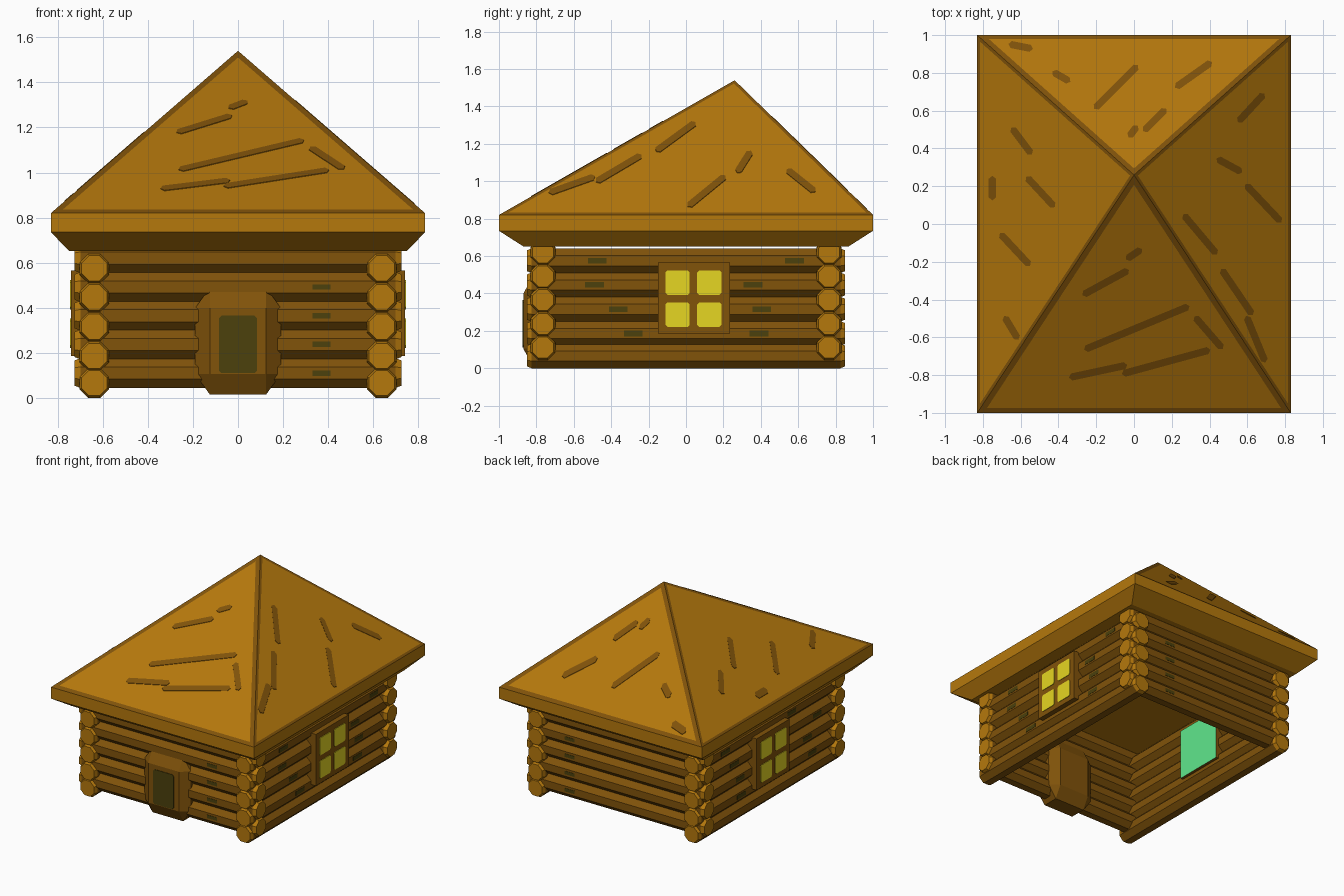
import bpy, bmesh, math, random
from mathutils import Vector

if "Cube" in bpy.data.objects:
    bpy.data.objects.remove(bpy.data.objects["Cube"])

random.seed(4)


def mat(name, r, g, b):
    lin = [((c / 255 + 0.055) / 1.055) ** 2.4 if c > 10 else c / 255 / 12.92 for c in (r, g, b)]
    m = bpy.data.materials.new(name)
    m.diffuse_color = (*lin, 1)
    m.use_nodes = True
    m.node_tree.nodes["Principled BSDF"].inputs["Base Color"].default_value = m.diffuse_color
    return m


LIGHT = mat("light_wood", 181, 120, 12)
DARK = mat("dark_wood", 129, 83, 10)
OLIVE = mat("dark_olive", 76, 65, 12)
YELLOW = mat("yellow_glass", 230, 214, 34)
GREEN = mat("green_backing", 98, 238, 144)


def finish(name, bm, *mats):
    bmesh.ops.recalc_face_normals(bm, faces=bm.faces)
    me = bpy.data.meshes.new(name)
    bm.to_mesh(me)
    bm.free()
    for m in mats:
        me.materials.append(m)
    ob = bpy.data.objects.new(name, me)
    bpy.context.collection.objects.link(ob)
    return ob


def add_box(bm, lo, hi):
    r = bmesh.ops.create_cube(bm, size=1)
    for v in r["verts"]:
        v.co = [(l + h) / 2 + c * (h - l) for l, h, c in zip(lo, hi, v.co)]


# Octagonal log with chamfered light ends, along x (axis 0) or y (axis 1)
def log(name, axis, side, z, half, r=0.066):
    bm = bmesh.new()
    rings = []
    for t, s in ((-half, 0.85), (-half + 0.025, 1), (half - 0.025, 1), (half, 0.85)):
        ring = []
        for i in range(8):
            a = math.radians(22.5 + 45 * i)
            rad = s * r / math.cos(math.radians(22.5))
            u, w = side + rad * math.cos(a), z + rad * math.sin(a)
            ring.append(bm.verts.new((t, u, w) if axis == 0 else (u, t, w)))
        rings.append(ring)
    for a, b in zip(rings, rings[1:]):
        for i in range(8):
            bm.faces.new((a[i], a[(i + 1) % 8], b[(i + 1) % 8], b[i]))
    bm.faces.new(rings[0])
    bm.faces.new(rings[-1])
    bm.normal_update()
    for f in bm.faces:
        f.material_index = 1 if abs(f.normal[axis]) > 0.2 else 0
    finish(name, bm, DARK, LIGHT)


# Walls: front/back logs and side logs interlock at half-step heights
SIDE_Z = (0.066, 0.186, 0.316, 0.446, 0.575)
END_Z = (0.11, 0.237, 0.365, 0.492, 0.62)
for i in range(5):
    for s, n in ((-1, "front"), (1, "back")):
        log(f"{n}_wall_log_{i + 1}", 0, s * 0.765, END_Z[i], 0.725)
    for s, n in ((-1, "left"), (1, "right")):
        log(f"{n}_wall_log_{i + 1}", 1, s * 0.638, SIDE_Z[i], 0.85)

# Roof: soffit, fascia and off-centre pyramid with dark rims on each slope
bm = bmesh.new()
rings = []
for hx, hy, z in ((0.75, 0.87, 0.652), (0.83, 1, 0.735), (0.83, 1, 0.82)):
    rings.append([bm.verts.new((sx * hx, sy * hy, z))
                  for sx, sy in ((-1, -1), (1, -1), (1, 1), (-1, 1))])
bm.faces.new(rings[0])
for k in range(2):
    for i in range(4):
        j = (i + 1) % 4
        bm.faces.new((rings[k][i], rings[k][j], rings[k + 1][j], rings[k + 1][i]))
apex = bm.verts.new((0, 0.26, 1.54))
slopes = [bm.faces.new((rings[2][i], rings[2][(i + 1) % 4], apex)) for i in range(4)]
bmesh.ops.recalc_face_normals(bm, faces=bm.faces)
for i, f in enumerate(slopes):
    rim = bmesh.ops.inset_individual(bm, faces=[f], use_even_offset=True,
                                     thickness=0.018 if i % 2 else 0.03)
    for g in rim["faces"]:
        g.material_index = 1
    f.material_index = 0
finish("roof", bm, LIGHT, DARK)


# Wood grain streaks on the roof, given as plan view segments
def roof_z(x, y):
    return 0.82 + 0.72 * min((0.83 - abs(x)) / 0.83, (y + 1) / 1.26, (1 - y) / 0.74)


STREAKS = (
    (-.26, -.37, -.04, -.25), (-.25, -.66, .28, -.44), (-.33, -.81, -.05, -.75),
    (-.05, -.79, .39, -.67), (.33, -.50, .46, -.65), (-.03, -.18, .03, -.14),
    (.69, -.72, .60, -.50), (.62, -.47, .47, -.25), (.43, -.15, .27, .04),
    (.77, .02, .60, .20), (.56, .28, .45, .34), (.56, .55, .68, .68),
    (-.70, -.06, -.56, -.21), (-.56, .24, -.43, .10),
    (-.75, .24, -.75, .14), (-.64, .50, -.55, .38), (-.68, -.50, -.62, -.60),
    (-.20, .62, .01, .83), (.06, .50, .16, .60), (.23, .73, .40, .85),
    (-.42, .80, -.35, .76), (-.55, .93, -.65, .95), (-.02, .47, .01, .51),
)
bm = bmesh.new()
for x0, y0, x1, y1 in STREAKS:
    d = Vector((x1 - x0, y1 - y0)).normalized()
    n = Vector((-d.y, d.x)) * 0.019
    pts = [(x0 - d.x * .015, y0 - d.y * .015), (x0 + n.x, y0 + n.y), (x1 + n.x, y1 + n.y),
           (x1 + d.x * .015, y1 + d.y * .015), (x1 - n.x, y1 - n.y), (x0 - n.x, y0 - n.y)]
    top = [bm.verts.new((x, y, roof_z(x, y) + 0.003)) for x, y in pts]
    low = [bm.verts.new((x, y, roof_z(x, y) - 0.002)) for x, y in pts]
    bm.faces.new(top)
    bm.faces.new(low[::-1])
    for i in range(6):
        j = (i + 1) % 6
        bm.faces.new((top[i], low[i], low[j], top[j]))
finish("roof_grain", bm, DARK)

# Door: box with every edge chamfered, built as a convex hull
A, B = (0.19, 0.11, 0.237), (0.065, 0.05, 0.09)
bm = bmesh.new()
for k in range(3):
    for sx in (-1, 1):
        for sy in (-1, 1):
            for sz in (-1, 1):
                h = [A[i] if i == k else A[i] - B[i] for i in range(3)]
                bm.verts.new((sx * h[0], sy * h[1] - 0.76, sz * h[2] + 0.252))
bmesh.ops.convex_hull(bm, input=bm.verts)
bmesh.ops.dissolve_limit(bm, angle_limit=0.02, verts=bm.verts, edges=bm.edges)
finish("door", bm, DARK)

bm = bmesh.new()
add_box(bm, (-0.085, -0.874, 0.11), (0.085, -0.868, 0.365))
bmesh.ops.bevel(bm, geom=[e for e in bm.edges if abs(e.verts[0].co.y - e.verts[1].co.y) > .001],
                offset=0.012, segments=1, affect='EDGES')
finish("door_panel", bm, OLIVE)

# Windows on both sides: frame block with green inner face, four yellow panes
for s, n in ((-1, "left"), (1, "right")):
    bm = bmesh.new()
    xs = sorted((s * 0.55, s * 0.742))
    add_box(bm, (xs[0], -0.15, 0.185), (xs[1], 0.235, 0.565))
    bm.normal_update()
    for f in bm.faces:
        f.material_index = 1 if f.normal.x * s < -0.5 else 0
    finish(f"{n}_window_frame", bm, DARK, GREEN)

    bm = bmesh.new()
    xs = sorted((s * 0.74, s * 0.746))
    for y in (-0.11, 0.06):
        for z in (0.222, 0.393):
            add_box(bm, (xs[0], y, z), (xs[1], y + 0.13, z + 0.13))
    bmesh.ops.bevel(bm, geom=[e for e in bm.edges
                              if abs(e.verts[0].co.x - e.verts[1].co.x) > .001],
                    offset=0.01, segments=1, affect='EDGES')
    finish(f"{n}_window_panes", bm, YELLOW)

    # Small mossy patches on the side logs
    bm = bmesh.new()
    xs = sorted((s * 0.70, s * 0.706))
    for z in SIDE_Z[1:]:
        for lo, hi in ((-0.6, -0.25), (0.28, 0.55)):
            y = random.uniform(lo, hi)
            add_box(bm, (xs[0], y, z - 0.015), (xs[1], y + 0.1, z + 0.015))
    finish(f"{n}_moss_patches", bm, OLIVE)

# Small mossy patches on the front and back logs
for s, n in ((-1, "front"), (1, "back")):
    bm = bmesh.new()
    ys = sorted((s * 0.826, s * 0.833))
    for z in END_Z[:4]:
        add_box(bm, (0.33, ys[0], z - 0.012), (0.41, ys[1], z + 0.012))
    finish(f"{n}_moss_patches", bm, OLIVE)
